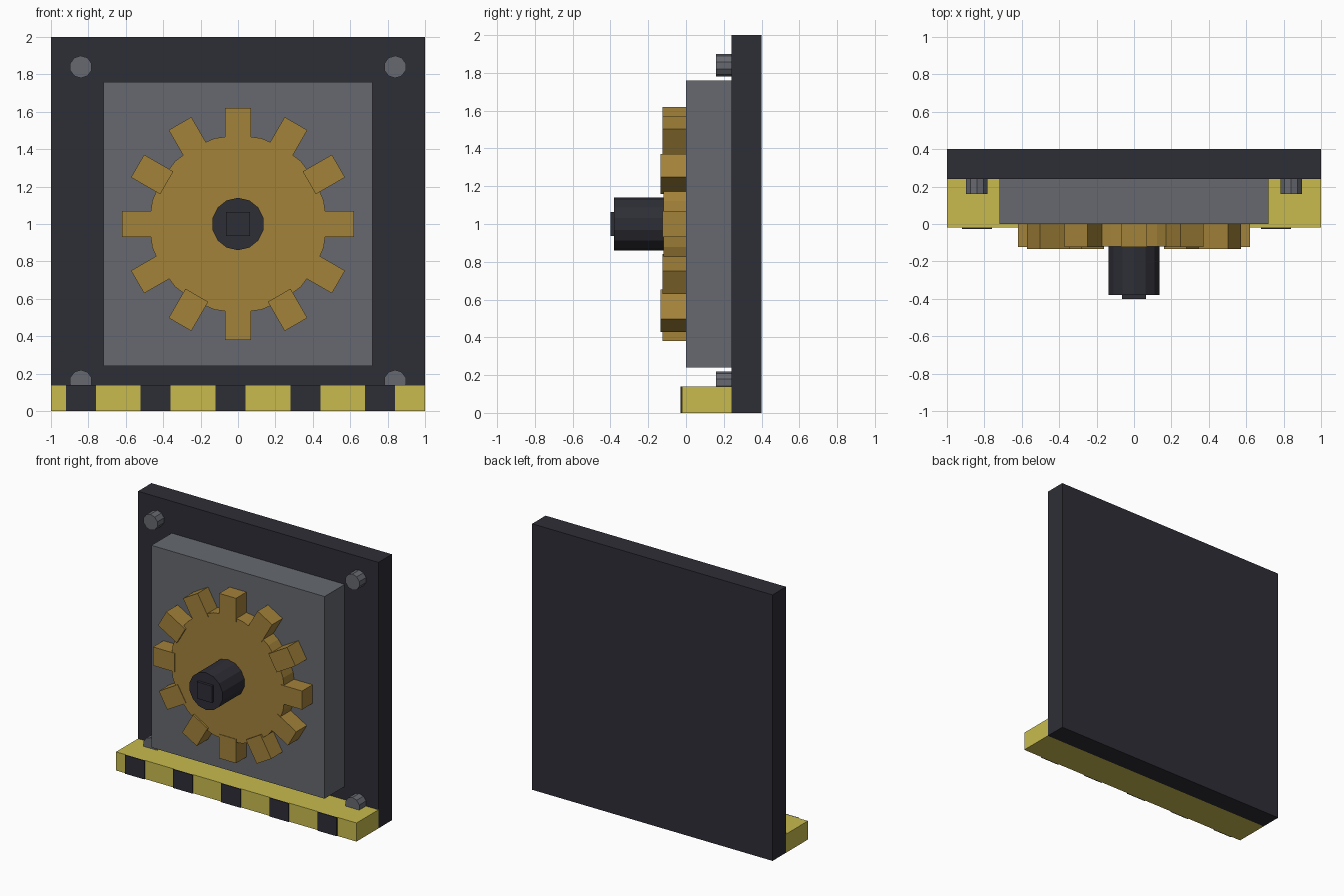
import bpy, math
from mathutils import Matrix

if "Cube" in bpy.data.objects:
    bpy.data.objects.remove(bpy.data.objects["Cube"])


def material(name, rgb):
    m = bpy.data.materials.new(name)
    m.diffuse_color = (*rgb, 1)
    m.use_nodes = True
    m.node_tree.nodes["Principled BSDF"].inputs["Base Color"].default_value = m.diffuse_color
    return m


DARK = material("dark metal", (0.027, 0.027, 0.037))
GREY = material("grey steel", (0.133, 0.141, 0.162))
BRASS = material("brass", (0.366, 0.223, 0.042))
YELLOW = material("warning yellow", (0.578, 0.497, 0.076))


def finish(name, mat):
    ob = bpy.context.object
    ob.name = name
    ob.data.name = name
    ob.data.materials.append(mat)
    return ob


def box(name, x, y, z, mat):
    """Box from (min, max) ranges, with the size baked into the mesh."""
    bpy.ops.mesh.primitive_cube_add(size=1)
    ob = finish(name, mat)
    mid = [(a + b) / 2 for a, b in (x, y, z)]
    size = [b - a for a, b in (x, y, z)]
    ob.data.transform(Matrix.Translation(mid) @ Matrix.Diagonal((*size, 1)))
    return ob


def rod(name, x, z, radius, y, sides, mat):
    """Cylinder along y with a corner pointing straight up."""
    bpy.ops.mesh.primitive_cylinder_add(vertices=sides, radius=radius, depth=y[1] - y[0])
    ob = finish(name, mat)
    ob.data.transform(Matrix.Translation((x, sum(y) / 2, z)) @ Matrix.Rotation(-math.pi / 2, 4, 'X'))
    return ob


# Wall plates
box("back_plate", (-1, 1), (0.24, 0.4), (0, 2), DARK)
box("mounting_plate", (-0.72, 0.72), (0, 0.24), (0.24, 1.76), GREY)

# Corner bolts
for x in (-0.84, 0.84):
    for z in (0.16, 1.84):
        rod("bolt", x, z, 0.06, (0.16, 0.25), 10, GREY)

# Hazard-striped foot
box("foot_bar", (-1, 1), (-0.02, 0.24), (0, 0.14), YELLOW)
for i in range(5):
    x = -0.92 + 0.4 * i
    box("foot_stripe", (x, x + 0.16), (-0.028, -0.02), (0, 0.14), DARK)

# Gear wheel, with four teeth standing slightly proud
rod("gear_disc", 0, 1, 0.475, (-0.12, 0), 24, BRASS)
hub = Matrix.Translation((0, 0, 1))
for i in range(12):
    front = -0.134 if i in (1, 5, 8, 10) else -0.124
    tooth = box("gear_tooth", (0.44, 0.62), (front, 0), (-0.07, 0.07), BRASS)
    tooth.data.transform(hub @ Matrix.Rotation(-i * math.pi / 6, 4, 'Y'))

# Axle with square drive end
rod("axle", 0, 1, 0.14, (-0.38, -0.1), 14, DARK)
box("axle_square", (-0.063, 0.063), (-0.4, -0.37), (0.937, 1.063), DARK)
